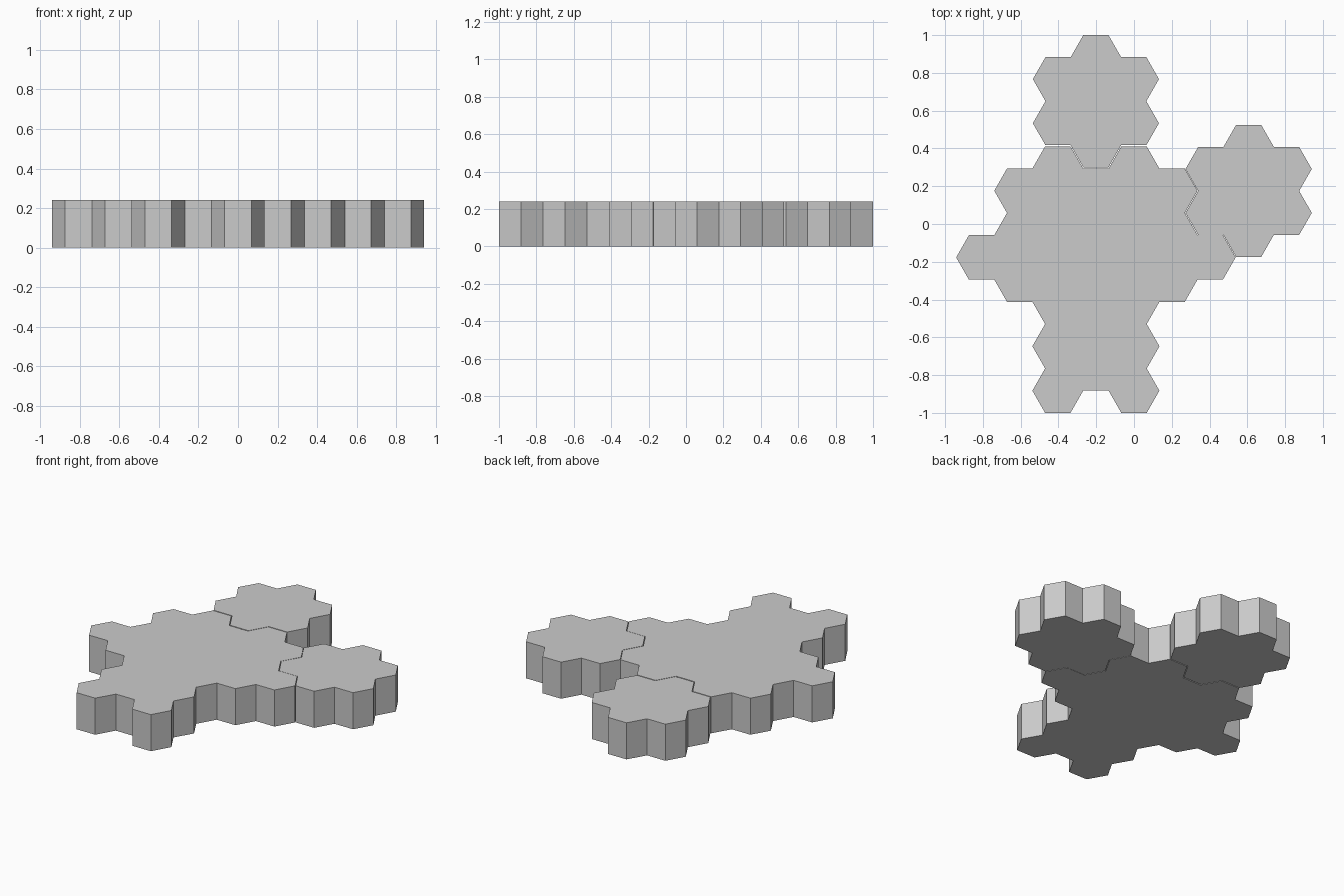
import bpy, bmesh

if "Cube" in bpy.data.objects:
    bpy.data.objects.remove(bpy.data.objects["Cube"])

HEIGHT = 0.24


def hex_slab(name, columns, side, half, x0, y0):
    """Slab of merged flat-topped hexagons.
    columns: (column index, first half-row, number of hexagons)."""
    bm = bmesh.new()
    for col, start, count in columns:
        cx = x0 + 1.5 * side * col
        for n in range(count):
            cy = y0 + half * (start + 1 + 2 * n)
            pts = [(side, 0), (side / 2, half), (-side / 2, half),
                   (-side, 0), (-side / 2, -half), (side / 2, -half)]
            bm.faces.new([bm.verts.new((cx + x, cy + y, 0)) for x, y in pts])
    bmesh.ops.remove_doubles(bm, verts=bm.verts, dist=0.001)
    bmesh.ops.dissolve_faces(bm, faces=bm.faces[:], use_verts=False)
    loose = [v for v in bm.verts if not v.link_faces]
    bmesh.ops.delete(bm, geom=loose, context='VERTS')
    # extrude the merged outline upwards
    ext = bmesh.ops.extrude_face_region(bm, geom=bm.faces[:], use_keep_orig=True)
    top = [g for g in ext['geom'] if isinstance(g, bmesh.types.BMVert)]
    bmesh.ops.translate(bm, verts=top, vec=(0, 0, HEIGHT))
    bmesh.ops.recalc_face_normals(bm, faces=bm.faces)
    mesh = bpy.data.meshes.new(name)
    bm.to_mesh(mesh)
    bm.free()
    obj = bpy.data.objects.new(name, mesh)
    bpy.context.collection.objects.link(obj)
    return obj


# large central slab with two legs and a left tip
body = [(-3, 6, 1), (-2, 5, 3), (-1, 0, 6), (0, 1, 5), (1, 0, 6), (2, 5, 3), (3, 6, 1)]
hex_slab("main_slab", body, 0.1345, 0.1176, -0.2017, -1.0)

# seven-hexagon clusters fitted into the body with a hairline seam
cluster = [(-1, 1, 2), (0, 0, 3), (1, 1, 2)]
hex_slab("upper_cluster", cluster, 0.1335, 0.1166, -0.2017, 1.0 - 6 * 0.1166)
hex_slab("right_cluster", cluster, 0.1337, 0.1163, 0.607, 0.524 - 6 * 0.1163)
